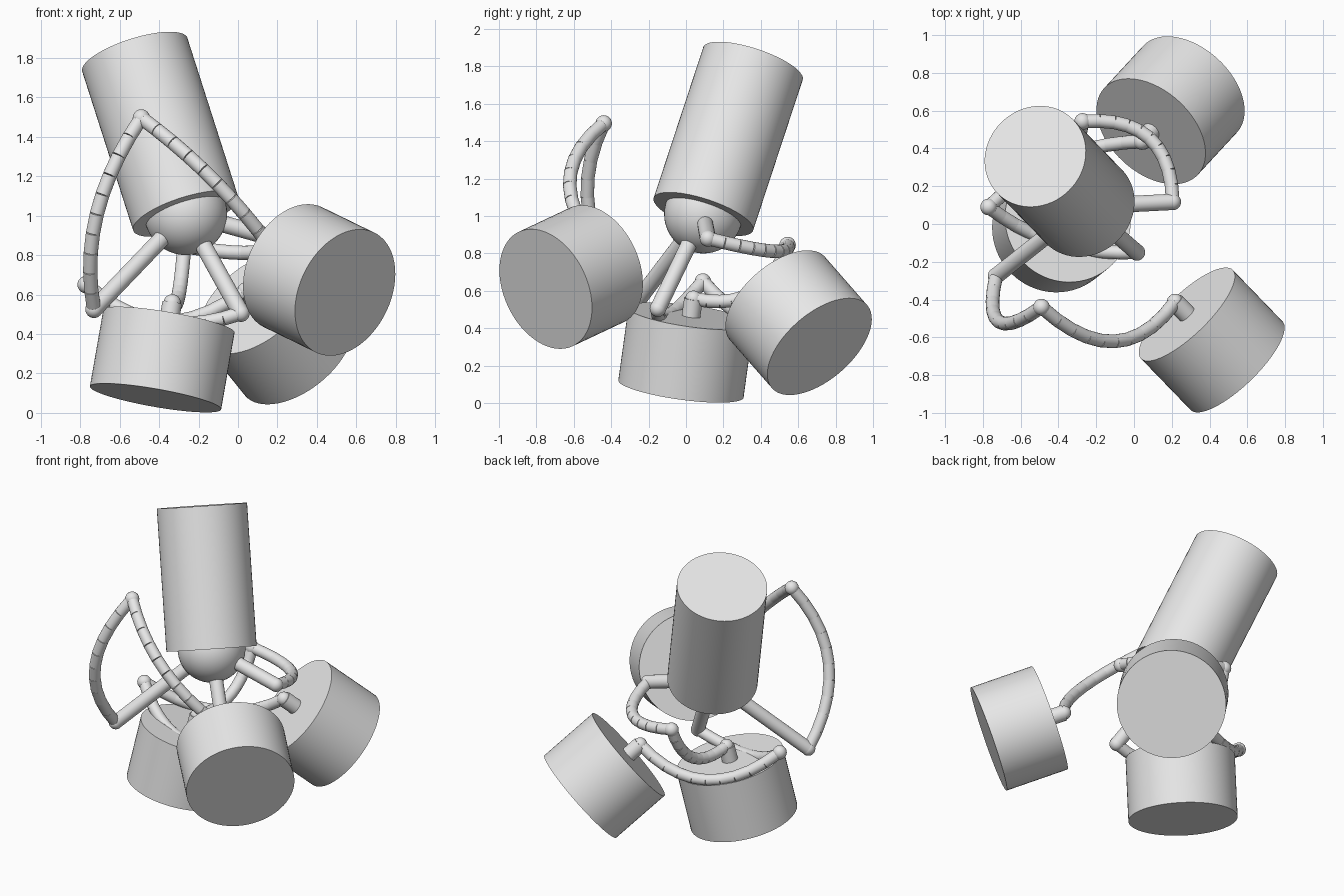
import bpy
from math import pi
from mathutils import Vector

if "Cube" in bpy.data.objects:
    bpy.data.objects.remove(bpy.data.objects["Cube"])

grey = bpy.data.materials.new("plain_grey")
grey.use_nodes = True
grey.diffuse_color = (0.8, 0.8, 0.8, 1)
grey.node_tree.nodes["Principled BSDF"].inputs["Base Color"].default_value = (0.8, 0.8, 0.8, 1)


def finish(name):
    ob = bpy.context.object
    ob.name = name
    ob.data.materials.append(grey)
    bpy.ops.object.shade_smooth_by_angle(angle=pi / 6)
    return ob


def cylinder(name, a, b, radius, sides=32):
    a, b = Vector(a), Vector(b)
    axis = b - a
    bpy.ops.mesh.primitive_cylinder_add(
        vertices=sides, radius=radius, depth=axis.length, location=(a + b) / 2,
        rotation=axis.to_track_quat('Z', 'Y').to_euler())
    return finish(name)


def ball(name, centre, radius, segments=24):
    bpy.ops.mesh.primitive_uv_sphere_add(
        segments=segments, ring_count=segments // 2, radius=radius, location=centre)
    return finish(name)


def bowed_tube(name, a, b, bow, radius=0.036, pieces=10):
    # Chain of short straight pieces along a shallow arc
    a, b, bow = Vector(a), Vector(b), Vector(bow)
    pts = []
    for i in range(pieces + 1):
        t = i / pieces
        pts.append(a.lerp(b, t) + bow * 4 * t * (1 - t))
    for i in range(pieces):
        cylinder(f"{name}_piece_{i + 1}", pts[i], pts[i + 1], radius, 20)


# Body: tall tilted cylinder with a ball at its lower end
hub = Vector((-0.265, 0.093, 1.01))
cylinder("body", hub, (-0.523, 0.358, 1.815), 0.28, 64)
ball("hub_ball", hub, 0.21, 48)

# Limbs: elbow, bow of upper tube, knee, bow of lower tube, foot inner and outer centres
limbs = {
    "front": ((-0.73, -0.275, 0.525), (-0.105, -0.16, 0.0),
              (-0.49, -0.44, 1.495), (0.03, -0.195, 0.03),
              (0.28, -0.478, 0.738), (0.543, -0.75, 0.61)),
    "back": ((0.015, -0.15, 0.505), (-0.03, -0.07, -0.115),
             (-0.77, 0.09, 0.65), (-0.03, 0.08, -0.176),
             (0.09, 0.49, 0.558), (0.297, 0.714, 0.302)),
    "side": ((0.205, 0.117, 0.88), (0.115, 0.125, -0.05),
             (-0.272, 0.543, 0.845), (0.0, 0.064, -0.113),
             (-0.35, 0.027, 0.465), (-0.418, -0.027, 0.076)),
}

for name, (elbow, bow_a, knee, bow_b, inner, outer) in limbs.items():
    inner, outer = Vector(inner), Vector(outer)
    ankle = inner + (inner - outer).normalized() * 0.095
    cylinder(name + "_rod", hub, elbow, 0.043)
    ball(name + "_elbow", elbow, 0.044)
    bowed_tube(name + "_upper_tube", elbow, knee, bow_a)
    ball(name + "_knee", knee, 0.044)
    bowed_tube(name + "_lower_tube", knee, ankle, bow_b)
    ball(name + "_ankle", ankle, 0.044)
    cylinder(name + "_foot_stub", inner, ankle, 0.05)
    cylinder(name + "_foot", inner, outer, 0.338, 64)
